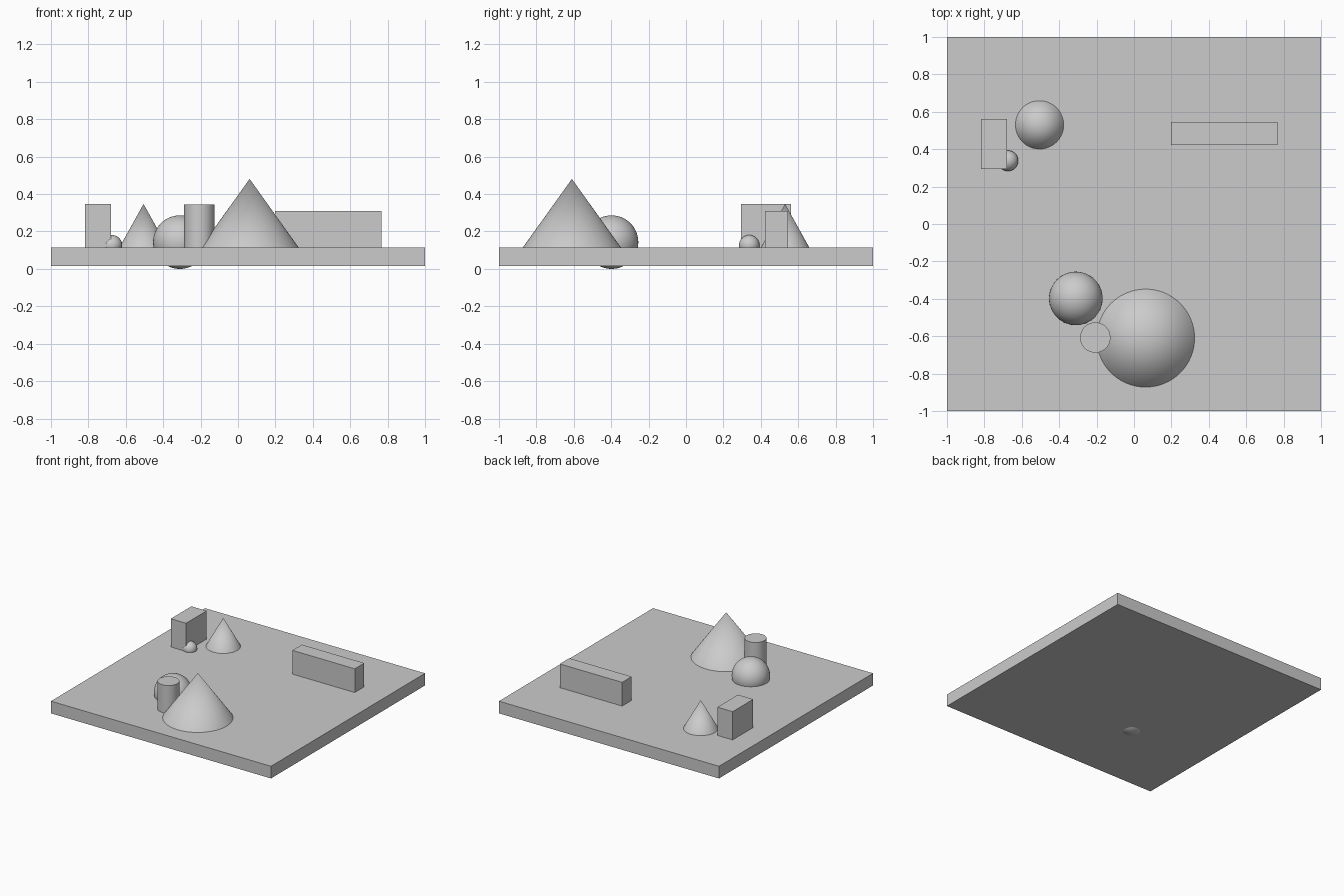
import bpy
import math

cube = bpy.data.objects.get("Cube")
if cube:
    bpy.data.objects.remove(cube, do_unlink=True)

# One plain grey for everything
GREY = (0.6, 0.6, 0.6, 1)
grey = bpy.data.materials.new("light grey")
grey.use_nodes = True
grey.diffuse_color = GREY
grey.node_tree.nodes["Principled BSDF"].inputs["Base Color"].default_value = GREY

FLOOR = 0.115  # top of the slab


def finish(name, smooth=False):
    ob = bpy.context.object
    ob.name = ob.data.name = name
    ob.data.materials.append(grey)
    if smooth:
        bpy.ops.object.shade_smooth_by_angle(angle=math.radians(35))


def box(name, low, high):
    centre = [(a + b) / 2 for a, b in zip(low, high)]
    bpy.ops.mesh.primitive_cube_add(size=1, location=centre)
    bpy.context.object.scale = [b - a for a, b in zip(low, high)]
    bpy.ops.object.transform_apply(location=False, rotation=False, scale=True)
    finish(name)


def round_part(name, x, y, top, radius, tip):
    # A cone when tip is zero, a cylinder when tip equals the radius
    height = top - FLOOR
    bpy.ops.mesh.primitive_cone_add(vertices=64, radius1=radius, radius2=tip, depth=height,
                                    location=(x, y, FLOOR + height / 2))
    finish(name, smooth=True)


def ball(name, x, y, z, radius):
    bpy.ops.mesh.primitive_uv_sphere_add(segments=64, ring_count=32, radius=radius, location=(x, y, z))
    finish(name, smooth=True)


# Ground slab
box("ground_slab", (-1, -1, 0.015), (1, 1, FLOOR))

# Blocks at the back
box("tall_block", (-0.817, 0.294, FLOOR), (-0.678, 0.561, 0.347))
box("long_block", (0.199, 0.422, FLOOR), (0.766, 0.545, 0.31))

# Cones and cylinder
round_part("large_cone", 0.062, -0.61, 0.481, 0.262, 0)
round_part("small_cone", -0.505, 0.53, 0.347, 0.129, 0)
round_part("cylinder", -0.207, -0.607, 0.343, 0.081, 0.081)

# Balls; the large one pokes through the underside of the slab
ball("large_ball", -0.311, -0.398, 0.143, 0.143)
ball("small_ball", -0.674, 0.338, 0.126, 0.055)
